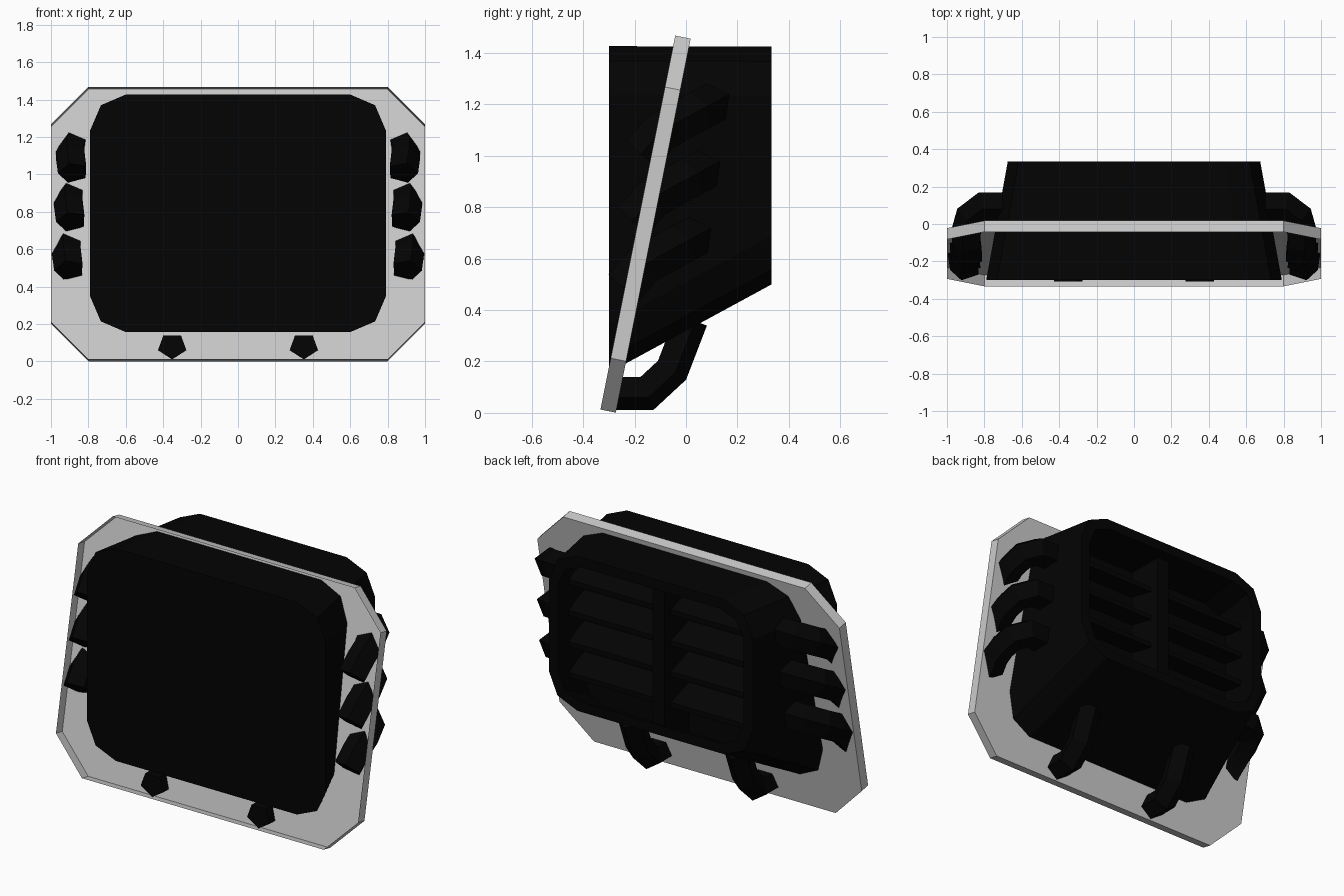
import bpy, bmesh
from mathutils import Vector
from math import sin, cos, radians

if "Cube" in bpy.data.objects:
    bpy.data.objects.remove(bpy.data.objects["Cube"])

black = bpy.data.materials.new("black_plastic")
black.diffuse_color = (0.001, 0.001, 0.001, 1)
black.use_nodes = True
black.node_tree.nodes["Principled BSDF"].inputs["Base Color"].default_value = black.diffuse_color


def finish(name, bm, mat=None, mirror=False):
    me = bpy.data.meshes.new(name)
    bm.to_mesh(me)
    bm.free()
    ob = bpy.data.objects.new(name, me)
    bpy.context.collection.objects.link(ob)
    if mat:
        me.materials.append(mat)
    if mirror:
        ob.modifiers.new("Mirror", 'MIRROR').use_axis[0] = True
    return ob


def loft(rings, open_start=False):
    """Join equal-sized rings of points into a solid, optionally open at the start."""
    bm = bmesh.new()
    vs = [[bm.verts.new(p) for p in r] for r in rings]
    n = len(vs[0])
    for a, b in zip(vs, vs[1:]):
        for i in range(n):
            j = (i + 1) % n
            bm.faces.new((a[i], a[j], b[j], b[i]))
    start = bm.faces.new(vs[0])
    bm.faces.new(vs[-1])
    bmesh.ops.recalc_face_normals(bm, faces=bm.faces)
    if open_start:
        bmesh.ops.delete(bm, geom=[start], context='FACES_ONLY')
    return bm


def rounded(y, w, z0, z1, c=0.19):
    """Rectangle in the xz plane with two-segment corners."""
    k = c * 0.3
    q = [(w, z1 - c), (w - k, z1 - k), (w - c, z1)]
    top = q + [(-x, z) for x, z in reversed(q)]
    bot = [(x, z0 + z1 - z) for x, z in reversed(top)]
    return [(x, y, z) for x, z in top + bot]


def sweep(path, side, rx, rn):
    """Pentagonal tube with mitred bends, its ridge on the outside."""
    pts = [Vector(p) for p in path]
    side = Vector(side).normalized()
    rings = []
    for i, p in enumerate(pts):
        d0 = (p - pts[max(i - 1, 0)]).normalized()
        d1 = (pts[min(i + 1, len(pts) - 1)] - p).normalized()
        t = (d0 + d1).normalized()
        mitre = 1 / max(t.dot(d1 if d1.length else d0), 0.5)
        n = side.cross(t).normalized()
        s = n.cross(t) * -1
        rings.append([p + s * rx * sin(radians(72 * k)) + n * mitre * rn * cos(radians(72 * k))
                      for k in range(5)])
    return loft(rings)


def bar(name, x0, x1, profile, mirror=False):
    """Extrude a (y, z) profile along x."""
    return finish(name, loft([[(x, y, z) for y, z in profile] for x in (x0, x1)]), black, mirror)


# Tilted grey mounting tray: back panel and rim, open at the front
outline = [(0.8, 0), (1, 0.2), (1, 1.255), (0.8, 1.455)]
outline += [(-x, z) for x, z in reversed(outline)]
finish("mounting_tray", loft([[(x, y + 0.2 * z, z + dz) for x, z in outline]
                              for y, dz in ((-0.333, 0.013), (-0.273, 0.001))], True))

# Tapered housing, open at the back
finish("housing", loft([
    rounded(-0.299, 0.79, 0.157, 1.427),
    rounded(0.333, 0.675, 0.5, 1.425),
    rounded(0.333, 0.615, 0.56, 1.365, 0.15),
    rounded(0.03, 0.66, 0.40, 1.365, 0.15)]), black)

# Sloping louvres and centre divider inside the recess
bar("centre_divider", -0.04, 0.04, [(0.02, 0.38), (0.26, 0.50), (0.26, 1.39), (0.02, 1.39)])
for i in range(4):
    z = 0.66 + 0.185 * i
    bar(f"louvre_{i + 1}", 0.03, 0.65,
        [(0.02, z - 0.01), (0.2, z - 0.05), (0.2, z - 0.02), (0.02, z + 0.04)], True)

# Side claws that hook through the tray, tips bending downwards
for i in range(3):
    x, y, z = 0.01 * i, 0.095 - 0.035 * i, 1.20 - 0.26 * i
    path = [(px + x, y - 0.88 * w, z - 0.47 * w - drop)
            for px, w, drop in ((0.66, 0, 0), (0.80, 0, 0), (0.87, 0.06, 0),
                                (0.89, 0.15, 0), (0.89, 0.22, 0.005), (0.88, 0.30, 0.05))]
    finish(f"side_claw_{i + 1}", sweep(path, (0, -0.47, 0.88), 0.083, 0.083), black, True)

# Lower hooks
finish("lower_hook", sweep([(0.352, 0.015, 0.365), (0.352, -0.06, 0.17),
                            (0.352, -0.155, 0.082), (0.352, -0.308, 0.082)],
                           (1, 0, 0), 0.08, 0.071), black, True)
